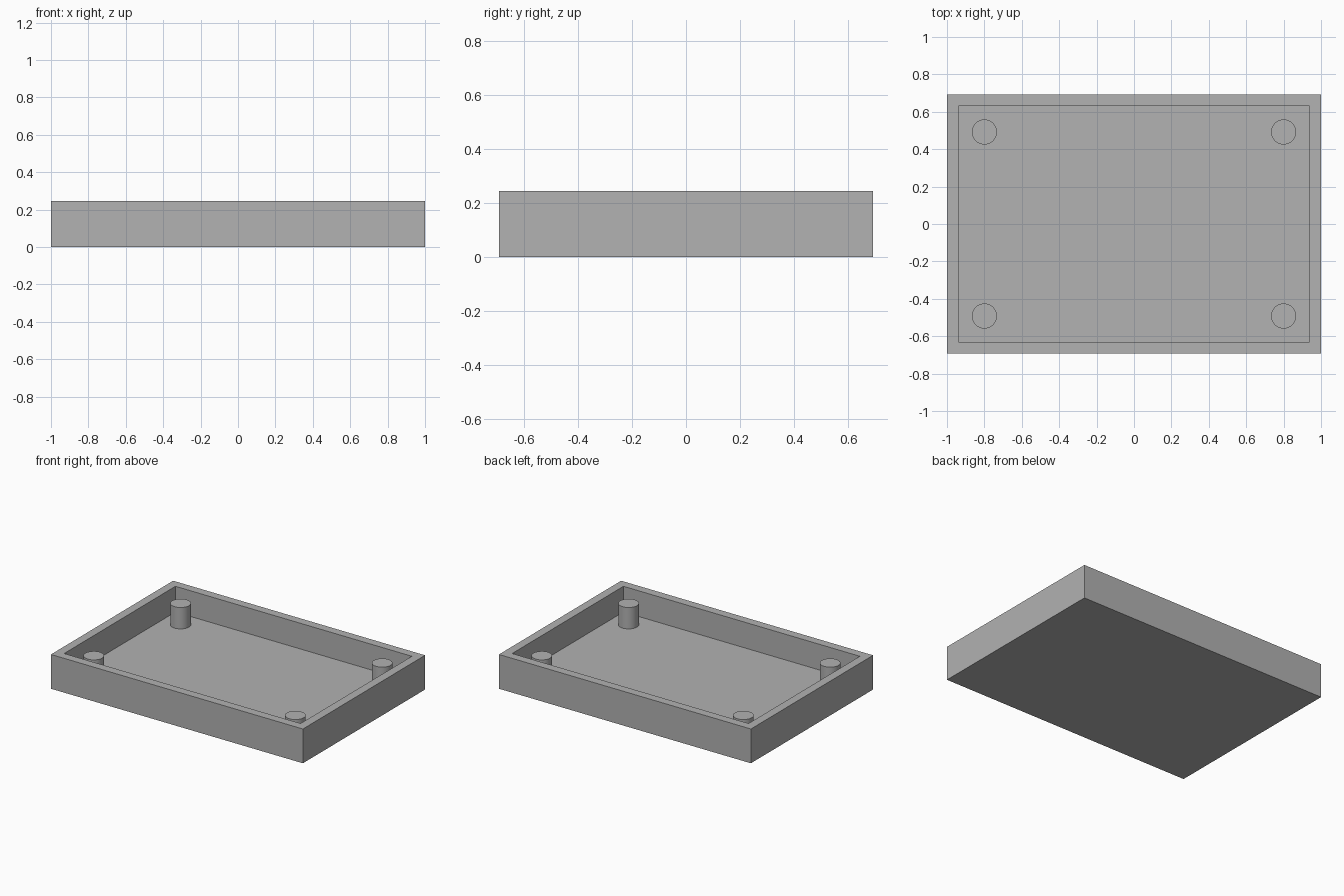
import bpy
import bmesh
from mathutils import Matrix

cube = bpy.data.objects.get("Cube")
if cube:
    bpy.data.objects.remove(cube, do_unlink=True)

WIDTH, DEPTH, HEIGHT = 2.0, 1.385, 0.246
WALL = 0.0615
FLOOR = 0.0615
POST_X, POST_Y = 0.8, 0.492
POST_RADIUS, POST_TOP = 0.067, 0.215

# One plain grey for everything
grey = bpy.data.materials.new("plain_grey")
grey.use_nodes = True
colour = (0.445, 0.445, 0.445, 1.0)
grey.diffuse_color = colour
grey.node_tree.nodes["Principled BSDF"].inputs["Base Color"].default_value = colour


def make_object(name, bm):
    mesh = bpy.data.meshes.new(name)
    bm.to_mesh(mesh)
    bm.free()
    mesh.materials.append(grey)
    obj = bpy.data.objects.new(name, mesh)
    bpy.context.collection.objects.link(obj)
    return obj


# Open tray: a block whose top is inset to the wall thickness and sunk to the floor
bm = bmesh.new()
size = Matrix.Diagonal((WIDTH, DEPTH, HEIGHT, 1))
bmesh.ops.create_cube(bm, size=1, matrix=Matrix.Translation((0, 0, HEIGHT / 2)) @ size)
bm.normal_update()
top = max(bm.faces, key=lambda f: f.calc_center_median().z)
bmesh.ops.inset_region(bm, faces=[top], thickness=WALL, use_even_offset=True)
sunk = bmesh.ops.extrude_discrete_faces(bm, faces=[top])["faces"]
for vert in sunk[0].verts:
    vert.co.z = FLOOR
bmesh.ops.recalc_face_normals(bm, faces=bm.faces)
make_object("tray", bm)

# Four round posts standing on the floor near the corners
for side, x in (("left", POST_X), ("right", -POST_X)):
    for end, y in (("front", -POST_Y), ("back", POST_Y)):
        bm = bmesh.new()
        bmesh.ops.create_cone(
            bm, cap_ends=True, segments=48,
            radius1=POST_RADIUS, radius2=POST_RADIUS, depth=POST_TOP - FLOOR,
            matrix=Matrix.Translation((x, y, (POST_TOP + FLOOR) / 2)))
        post = make_object(f"{end}_{side}_post", bm)
        bpy.ops.object.select_all(action="DESELECT")
        post.select_set(True)
        bpy.context.view_layer.objects.active = post
        bpy.ops.object.shade_smooth_by_angle()
